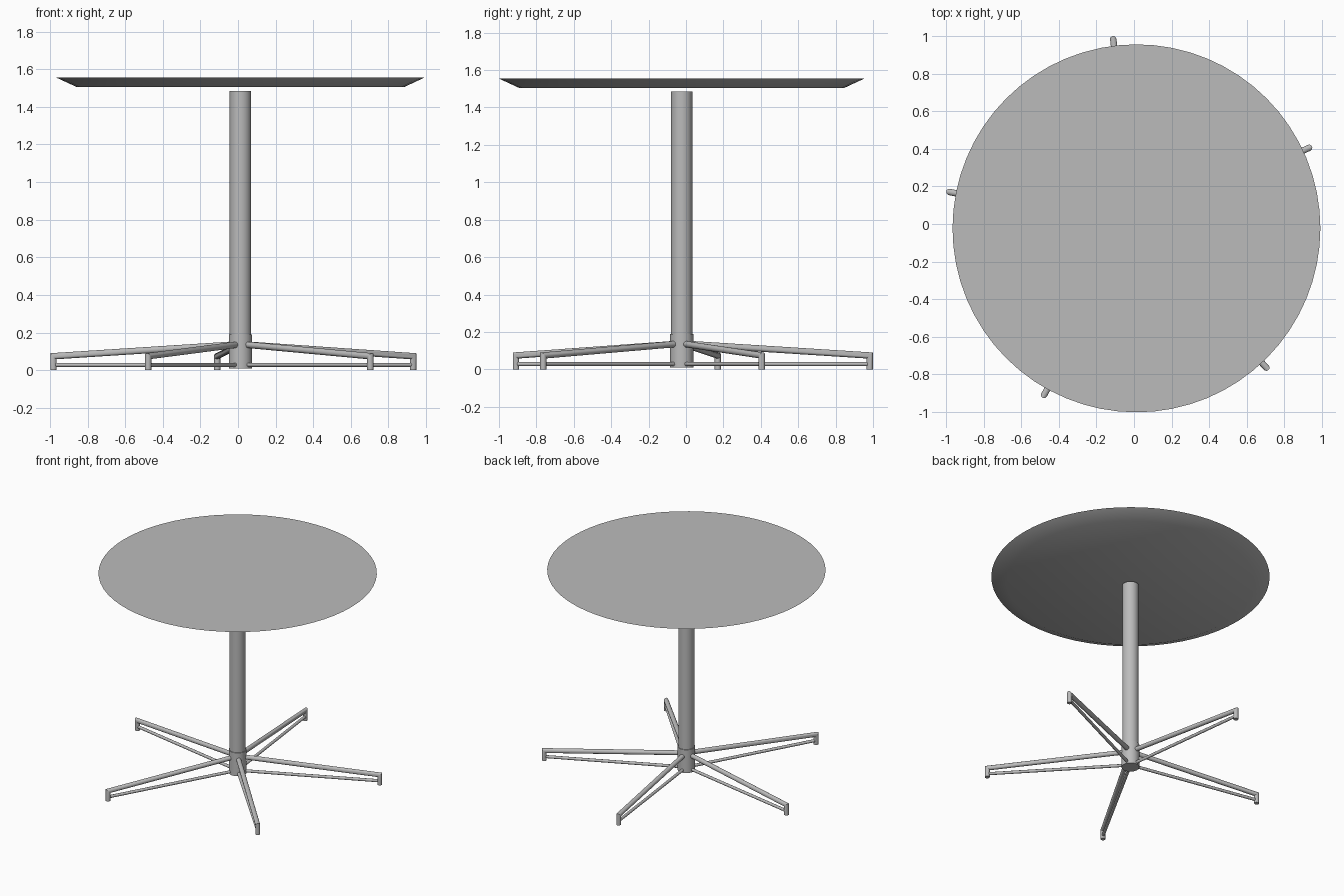
import bpy, bmesh, math
from mathutils import Vector, Matrix

if "Cube" in bpy.data.objects:
    bpy.data.objects.remove(bpy.data.objects["Cube"])

CENTRE = Vector((0.013, -0.023, 0))


def material(name, rgb):
    mat = bpy.data.materials.new(name)
    mat.use_nodes = True
    colour = (*rgb, 1)
    mat.diffuse_color = colour
    mat.node_tree.nodes["Principled BSDF"].inputs["Base Color"].default_value = colour
    return mat


grey = material("light grey", (0.5, 0.5, 0.5))


def finish(bm, name, mat):
    bmesh.ops.recalc_face_normals(bm, faces=bm.faces)
    mesh = bpy.data.meshes.new(name)
    bm.to_mesh(mesh)
    bm.free()
    mesh.materials.append(mat)
    obj = bpy.data.objects.new(name, mesh)
    bpy.context.collection.objects.link(obj)
    bpy.ops.object.select_all(action="DESELECT")
    obj.select_set(True)
    bpy.context.view_layer.objects.active = obj
    bpy.ops.object.shade_smooth_by_angle(angle=math.radians(35))
    return obj


def cone(name, r_low, r_high, z_low, z_high, sides):
    bm = bmesh.new()
    place = Matrix.Translation(CENTRE + Vector((0, 0, (z_low + z_high) / 2)))
    bmesh.ops.create_cone(bm, cap_ends=True, segments=sides, radius1=r_low,
                          radius2=r_high, depth=z_high - z_low, matrix=place)
    return finish(bm, name, grey)


def tube(name, path, radius, angle, sides=16):
    """Round tube with mitred corners along a path of (distance out, height)."""
    bm = bmesh.new()
    points = [Vector((r, 0, z)) for r, z in path]
    side = Vector((0, 1, 0))
    rings = []
    for i, p in enumerate(points):
        before = (p - points[max(i - 1, 0)]).normalized()
        after = (points[min(i + 1, len(points) - 1)] - p).normalized()
        tangent = (before + after).normalized()
        mitre = tangent.dot(after if after.length else before)
        across = tangent.cross(side) / mitre
        turns = [2 * math.pi * k / sides for k in range(sides)]
        rings.append([bm.verts.new(p + radius * (side * math.cos(t) + across * math.sin(t)))
                      for t in turns])
    for a, b in zip(rings, rings[1:]):
        for k in range(sides):
            n = (k + 1) % sides
            bm.faces.new((a[k], a[n], b[n], b[k]))
    bm.faces.new(rings[0])
    bm.faces.new(rings[-1])
    bm.transform(Matrix.Translation(CENTRE) @ Matrix.Rotation(angle, 4, "Z"))
    return finish(bm, name, grey)


# Round top with undercut edge, column and hub
cone("table_top", 0.87, 0.978, 1.505, 1.555, 64)
cone("column", 0.057, 0.057, 0.012, 1.485, 32)
cone("hub", 0.062, 0.062, 0.01, 0.19, 32)

# Five legs: sloping bar bent down into a foot, with a thin brace rod below
for i in range(5):
    angle = math.radians(25 + 72 * i)
    tube(f"leg_{i + 1}", [(0.03, 0.136), (1.013, 0.074), (1.013, 0)], 0.017, angle)
    tube(f"brace_rod_{i + 1}", [(0.03, 0.028), (1.013, 0.028)], 0.011, angle, 12)
